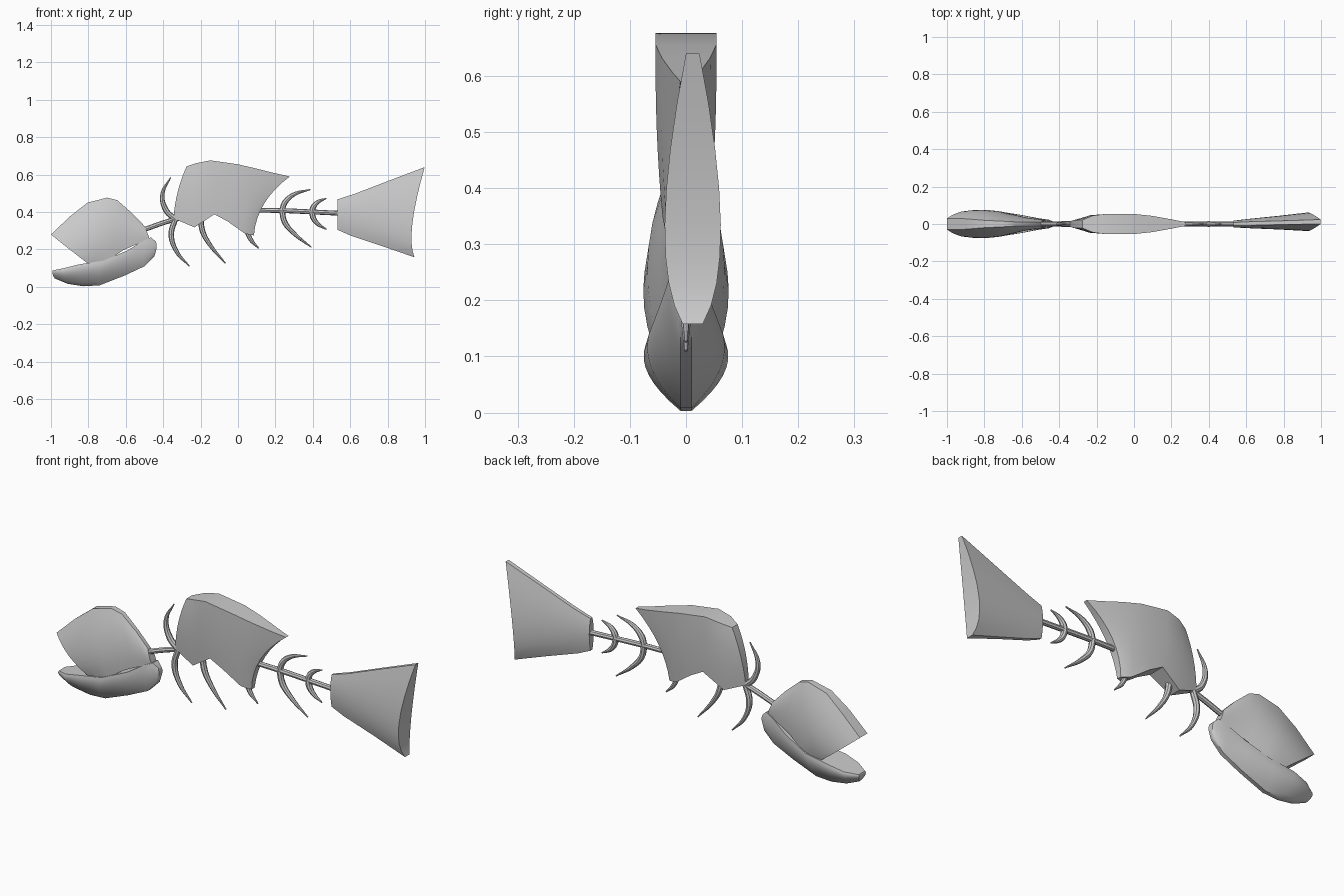
import bpy, bmesh, math


def quad(a, b, c, t):
    """Quadratic through a (t=0), b (t=.5), c (t=1)."""
    return a * (2*t - 1) * (t - 1) + 4 * b * t * (1 - t) + c * t * (2*t - 1)


def loft(name, stations, shift=0.0, n=8):
    """Skin slices; each is top, middle, bottom (x, z) and their half widths."""
    bm = bmesh.new()
    rings = []
    x0, x1 = stations[0][1][0], stations[-1][1][0]
    for top, mid, bot, w in stations:
        dy = shift * (mid[0] - x0) / (x1 - x0)
        side = []
        for i in range(n + 1):
            t = i / n
            side.append((quad(top[0], mid[0], bot[0], t), quad(*w, t),
                         quad(top[1], mid[1], bot[1], t)))
        ring = [(x, y + dy, z) for x, y, z in side]
        ring += [(x, -y + dy, z) for x, y, z in reversed(side)]
        rings.append([bm.verts.new(p) for p in ring])
    for a, b in zip(rings, rings[1:]):
        for i in range(len(a)):
            j = (i + 1) % len(a)
            bm.faces.new((a[i], a[j], b[j], b[i]))
    # end caps as strips between the two sides
    for r in (rings[0], rings[-1]):
        m = len(r)
        for i in range(n):
            bm.faces.new((r[i], r[i+1], r[m-2-i], r[m-1-i]))
    bmesh.ops.recalc_face_normals(bm, faces=bm.faces)
    me = bpy.data.meshes.new(name)
    bm.to_mesh(me)
    bm.free()
    ob = bpy.data.objects.new(name, me)
    bpy.context.collection.objects.link(ob)
    smooth(ob)


def smooth(ob):
    bpy.ops.object.select_all(action='DESELECT')
    ob.select_set(True)
    bpy.context.view_layer.objects.active = ob
    if ob.type == 'CURVE':
        bpy.ops.object.convert(target='MESH')
    bpy.ops.object.shade_smooth_by_angle(angle=math.radians(40))


def bone(name, pts, radii, r):
    """Tapered tube through (x, z) points in the middle plane."""
    cu = bpy.data.curves.new(name, 'CURVE')
    cu.dimensions = '3D'
    cu.bevel_depth = r
    cu.bevel_resolution = 2
    cu.use_fill_caps = True
    cu.resolution_u = 6
    sp = cu.splines.new('BEZIER')
    sp.bezier_points.add(len(pts) - 1)
    for bp, (x, z), k in zip(sp.bezier_points, pts, radii):
        bp.co = (x, 0, z)
        bp.radius = k
        bp.handle_left_type = bp.handle_right_type = 'AUTO'
    ob = bpy.data.objects.new(name, cu)
    bpy.context.collection.objects.link(ob)
    smooth(ob)


# Skull, sliced parallel to the open mouth edge
loft("skull", [
    ((-1.0, .28), (-.90, .20), (-.79, .115), (.03, .07, .055)),
    ((-.90, .375), (-.82, .25), (-.745, .122), (.028, .074, .06)),
    ((-.805, .45), (-.745, .30), (-.687, .147), (.02, .066, .055)),
    ((-.70, .477), (-.66, .335), (-.615, .195), (.015, .048, .04)),
    ((-.645, .463), (-.60, .34), (-.56, .22), (.012, .034, .03)),
    ((-.565, .393), (-.535, .32), (-.51, .24), (.01, .026, .024)),
    ((-.50, .325), (-.485, .29), (-.473, .258), (.01, .02, .018)),
])

# Lower jaw
loft("jaw", [
    ((-.99, .088), (-.992, .07), (-.98, .045), (.025, .025, .008)),
    ((-.93, .10), (-.93, .062), (-.91, .016), (.06, .054, .01)),
    ((-.85, .12), (-.85, .066), (-.826, .003), (.072, .066, .01)),
    ((-.72, .14), (-.74, .075), (-.74, .008), (.066, .06, .01)),
    ((-.59, .195), (-.605, .125), (-.607, .06), (.045, .042, .01)),
    ((-.51, .245), (-.505, .175), (-.50, .11), (.028, .028, .01)),
    ((-.465, .265), (-.452, .21), (-.447, .163), (.02, .022, .01)),
    ((-.44, .242), (-.435, .22), (-.438, .195), (.012, .014, .01)),
])

# Remaining patch of flesh on the back
loft("body", [
    ((-.275, .644), (-.322, .51), (-.345, .366), (.022, .02, .012)),
    ((-.22, .662), (-.24, .5), (-.233, .318), (.045, .045, .03)),
    ((-.147, .676), (-.14, .53), (-.126, .388), (.054, .052, .045)),
    ((0, .655), (-.02, .5), (-.056, .35), (.054, .052, .042)),
    ((.1, .632), (.05, .46), (.035, .286), (.043, .042, .03)),
    ((.2, .607), (.11, .445), (.065, .278), (.025, .03, .02)),
    ((.277, .59), (.14, .445), (.085, .275), (.01, .02, .012)),
])

# Tail fin, notched at the rear
loft("tail", [
    ((.532, .468), (.532, .39), (.532, .305), (.008, .018, .008)),
    ((.623, .497), (.615, .385), (.60, .275), (.01, .025, .01)),
    ((.80, .565), (.78, .365), (.77, .218), (.01, .037, .012)),
    ((.998, .64), (.932, .335), (.944, .158), (.012, .05, .018)),
], shift=.012)

# Backbone
bone("spine", [(-.52, .30), (-.34, .36), (-.1, .405), (.12, .41), (.56, .393)],
     [1] * 5, .013)

# Ribs, thick at the spine and pointed at the tip
ribs = [
    [(-.335, .36), (-.385, .41), (-.404, .495), (-.36, .585)],
    [(-.335, .365), (-.357, .28), (-.329, .19), (-.26, .11)],
    [(-.20, .39), (-.19, .30), (-.15, .225), (-.067, .126)],
    [(.02, .40), (.045, .31), (.07, .25), (.112, .205)],
    [(.235, .405), (.25, .45), (.295, .492), (.388, .521)],
    [(.235, .405), (.25, .345), (.30, .285), (.393, .211)],
    [(.395, .40), (.402, .425), (.425, .452), (.473, .473)],
    [(.395, .40), (.402, .37), (.425, .338), (.473, .307)],
]
for i, pts in enumerate(ribs):
    bone(f"rib_{i + 1}", pts, [1, 1, .75, .2], .015)
